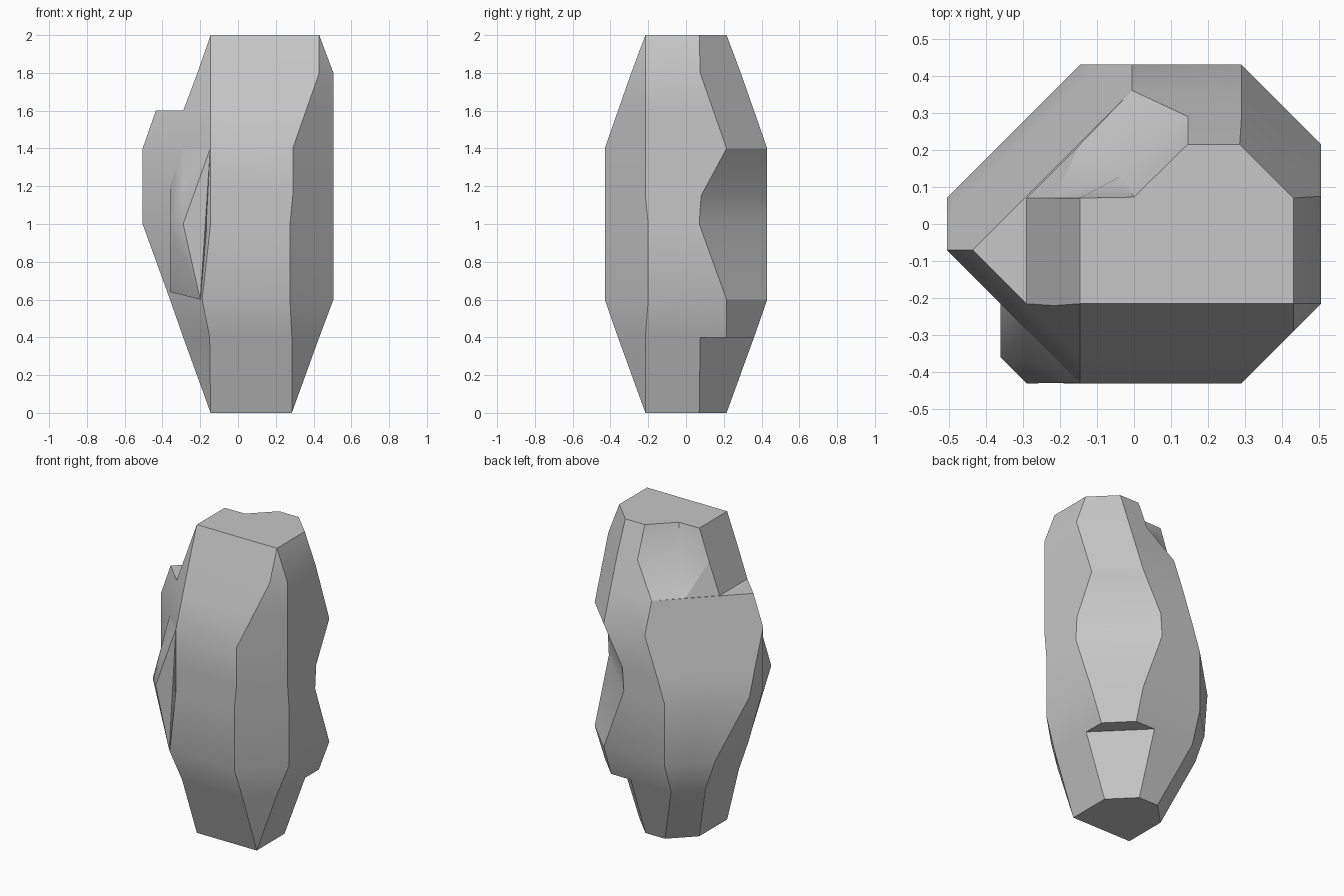
import bpy, bmesh, math

cube = bpy.data.objects.get("Cube")
if cube:
    bpy.data.objects.remove(cube, do_unlink=True)

stone = bpy.data.materials.new("stone_grey")
stone.use_nodes = True
GREY = (0.57, 0.57, 0.57, 1.0)
stone.diffuse_color = GREY
stone.node_tree.nodes["Principled BSDF"].inputs["Base Color"].default_value = GREY


def finish(name, bm):
    """Turn a bmesh into a shaded, coloured object."""
    bmesh.ops.recalc_face_normals(bm, faces=bm.faces[:])
    mesh = bpy.data.meshes.new(name)
    bm.to_mesh(mesh)
    bm.free()
    mesh.materials.append(stone)
    obj = bpy.data.objects.new(name, mesh)
    bpy.context.collection.objects.link(obj)
    bpy.ops.object.select_all(action='DESELECT')
    obj.select_set(True)
    bpy.context.view_layer.objects.active = obj
    bpy.ops.object.shade_smooth_by_angle(angle=math.radians(28))


def cut_ring(bm, z, xs, ys, fl, fr, br, bl, dent=0):
    """Rectangle with cut corners; the back-left cut can be dented inwards."""
    (x0, x1), (y0, y1) = xs, ys
    mid = (x0 + bl[0] / 2, y1 - bl[1] / 2 - dent)
    pts = [(x0 + fl[0], y0), (x1 - fr, y0), (x1, y0 + fr), (x1, y1 - br),
           (x1 - br, y1), (x0 + bl[0], y1), mid, (x0, y1 - bl[1]), (x0, y0 + fl[1])]
    return [bm.verts.new((x, y, z)) for x, y in pts]


# Rock body: z, x range, y range, cuts front-left (x, y), front-right,
# back-right, back-left (x, y), dent
WIDE, DEEP = (-.505, .505), (-.43, .43)
levels = [
    (0.0, (-.145, .285), (-.215, .215), (0, 0), 0, .145, (.145, .145)),
    (0.4, (-.29, .43), (-.36, .36), (.14, .23), .145, .285, (.145, .145)),  # under ledge
    (0.4, (-.29, .43), (-.36, .36), (.14, .23), .145, .145, (.145, .145)),  # ledge rim
    (0.6, (-.36, .505), DEEP, (.17, .30), .23, .215, (.215, .215)),
    (1.0, WIDE, DEEP, (.36, .36), .23, .36, (.36, .36)),
    (1.15, WIDE, DEEP, (.36, .36), .215, .35, (.41, .41)),
    (1.4, WIDE, DEEP, (.36, .36), .215, .215, (.50, .50)),
    (1.6, (-.435, .505), (-.36, .36), (.29, .29), .145, .215, (.43, .43)),  # shoulder
    (1.6, (-.29, .505), (-.36, .36), (.145, .145), .145, .215, (.29, .29)),
    (1.8, (-.215, .505), (-.29, .29), (.07, .07), .075, .215, (.36, .22), .05),
    (2.0, (-.145, .43), (-.215, .215), (0, 0), 0, .145, (.29, .145), .07),
]
bm = bmesh.new()
rings = [cut_ring(bm, *lv) for lv in levels]
for low, high in zip(rings, rings[1:]):
    for i in range(9):
        j = (i + 1) % 9
        bm.faces.new((low[i], low[j], high[j], high[i]))
bm.faces.new(rings[0][::-1])
bm.faces.new(rings[-1])
bmesh.ops.remove_doubles(bm, verts=bm.verts[:], dist=0.01)
bmesh.ops.triangulate(bm, faces=bm.faces[:])
finish("rock_body", bm)

# Jagged spur on the front corner
bm = bmesh.new()
for p in [(-.36, -.36, 1.0), (-.29, -.43, 1.0), (-.147, -.428, 1.4),
          (-.2, -.42, .6), (-.29, -.36, 1.2), (-.29, -.285, 1.4),
          (-.36, -.215, 1.2), (-.36, -.15, .64), (-.1, -.2, 1.0)]:
    bm.verts.new(p)
bmesh.ops.convex_hull(bm, input=bm.verts[:])
finish("rock_spur", bm)
